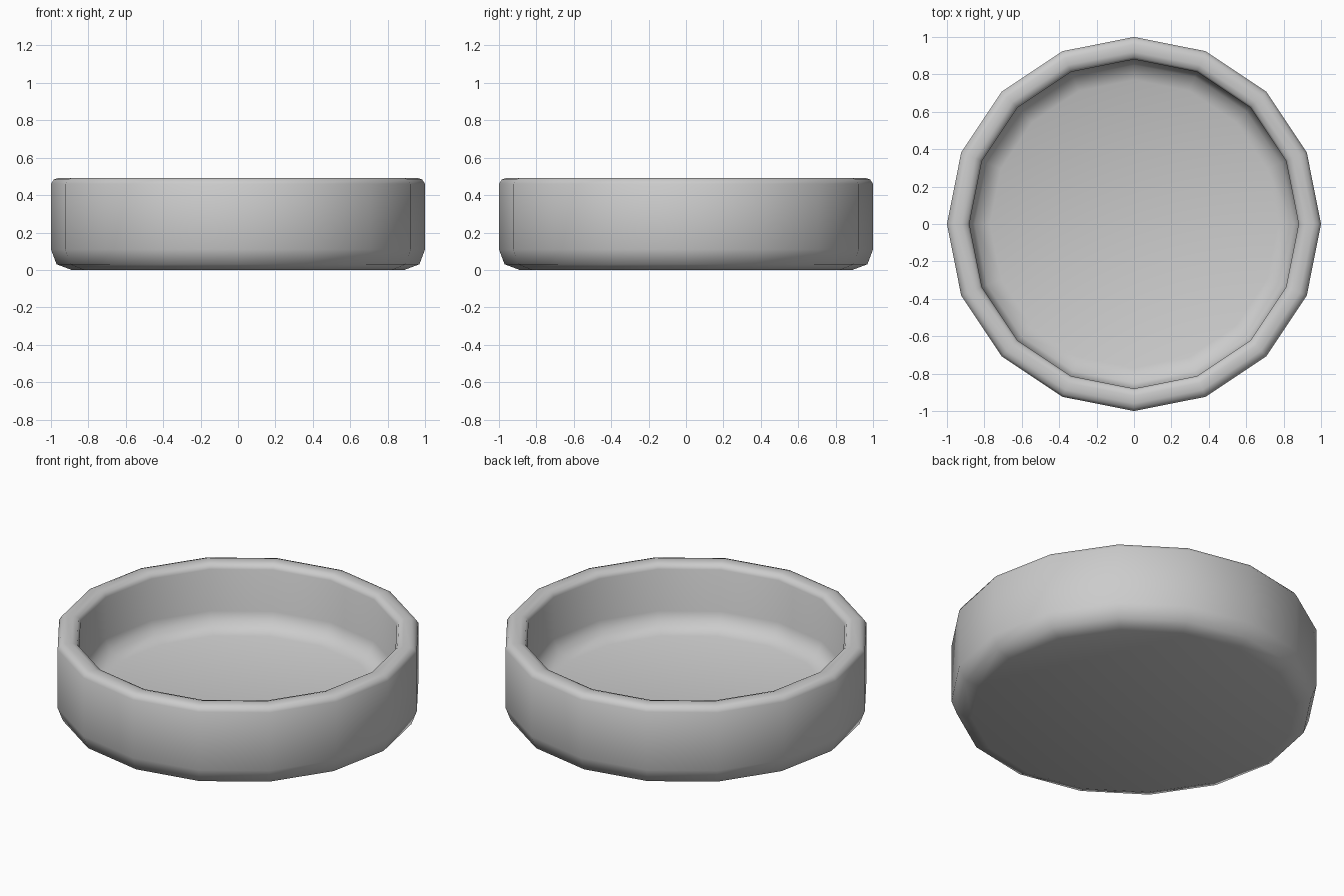
import bpy, bmesh
from math import cos, sin, tau

if "Cube" in bpy.data.objects:
    bpy.data.objects.remove(bpy.data.objects["Cube"])

SIDES = 16

# Cross-section (radius, height): base, outer wall, rounded rim, inner wall, floor
PROFILE = [
    (0.89, 0.0), (0.97, 0.03), (1.0, 0.11),
    (1.0, 0.46), (0.985, 0.483), (0.96, 0.492),
    (0.92, 0.492), (0.892, 0.483), (0.88, 0.46),
    (0.88, 0.21), (0.85, 0.14), (0.77, 0.11),
]


def lathe(name, profile, sides):
    bm = bmesh.new()
    rings = [[bm.verts.new((r * cos(tau * i / sides), r * sin(tau * i / sides), z))
              for i in range(sides)] for r, z in profile]
    for a, b in zip(rings, rings[1:]):
        for i in range(sides):
            j = (i + 1) % sides
            bm.faces.new((a[i], a[j], b[j], b[i]))
    # Close the underside and the inner floor
    bm.faces.new(rings[0][::-1])
    bm.faces.new(rings[-1])
    bmesh.ops.recalc_face_normals(bm, faces=bm.faces)
    for f in bm.faces:
        f.smooth = True
    mesh = bpy.data.meshes.new(name)
    bm.to_mesh(mesh)
    bm.free()
    obj = bpy.data.objects.new(name, mesh)
    bpy.context.collection.objects.link(obj)
    return obj


# Shallow round dish
lathe("dish", PROFILE, SIDES)
